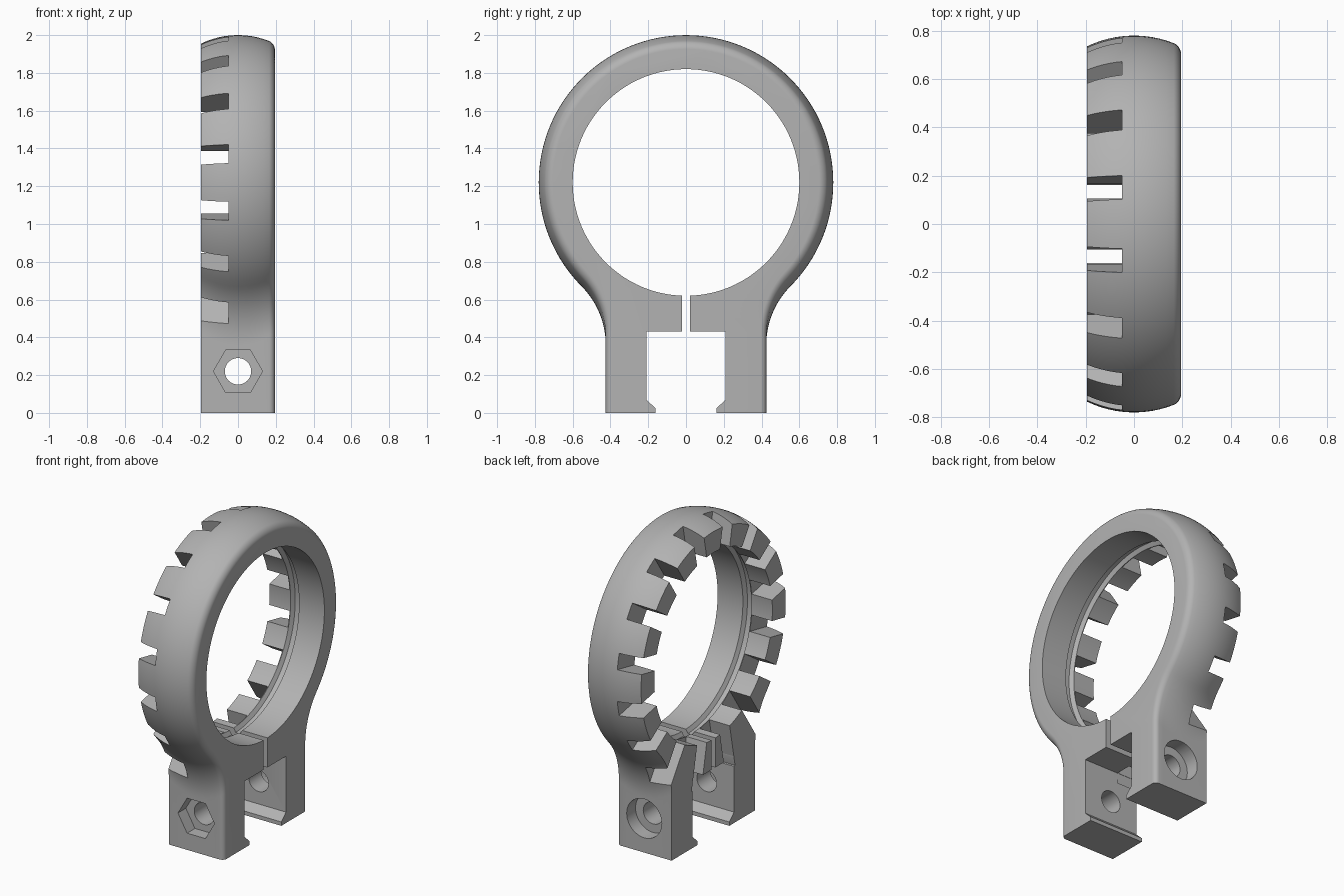
import bpy, bmesh
from math import sin, cos, pi, sqrt, atan2, radians
from mathutils import Matrix, Vector

old = bpy.data.objects.get("Cube")
if old:
    bpy.data.objects.remove(old)

HALF = 0.195      # half width along x
CZ = 1.22         # height of ring centre

grey = bpy.data.materials.new("light grey")
grey.use_nodes = True
grey.diffuse_color = (0.45, 0.45, 0.45, 1)
grey.node_tree.nodes["Principled BSDF"].inputs["Base Color"].default_value = (0.45, 0.45, 0.45, 1)


def finish(name, bm):
    bmesh.ops.recalc_face_normals(bm, faces=bm.faces)
    mesh = bpy.data.meshes.new(name)
    bm.to_mesh(mesh)
    bm.free()
    obj = bpy.data.objects.new(name, mesh)
    mesh.materials.append(grey)
    bpy.context.collection.objects.link(obj)
    return obj


def loft(name, sections, cyclic=False):
    """Skin equal-length closed loops of points."""
    bm = bmesh.new()
    loops = [[bm.verts.new(p) for p in s] for s in sections]
    pairs = list(zip(loops, loops[1:]))
    if cyclic:
        pairs.append((loops[-1], loops[0]))
    else:
        bm.faces.new(loops[0])
        bm.faces.new(loops[-1])
    for a, b in pairs:
        for i in range(len(a)):
            j = (i + 1) % len(a)
            bm.faces.new((a[i], a[j], b[j], b[i]))
    return finish(name, bm)


def prism(name, pts):
    """Extrude a (y, z) outline through the full width."""
    return loft(name, [[(x, y, z) for y, z in pts] for x in (-0.4, 0.4)])


def cylinder(name, radius, y0, y1, sides, turn=0):
    ring = [turn + 2 * pi * i / sides for i in range(sides)]
    return loft(name, [[(radius * cos(a), y, 0.22 + radius * sin(a)) for a in ring] for y in (y0, y1)])


def outline(x, inset):
    """Ring outline flowing through concave necks into the clamp legs."""
    big = 0.78 - (0.45 - sqrt(0.45 ** 2 - x * x)) - inset
    w, r = 0.425 - inset, 0.44 + inset
    cy = w + r
    cz = CZ - sqrt((big + r) ** 2 - cy * cy)
    top = atan2(CZ - cz, cy)            # direction of the tangent point
    side = [(w, 0)]
    for i in range(15):
        a = top * i / 14
        side.append((cy - r * cos(a), cz + r * sin(a)))
    for i in range(1, 49):
        a = -top + (pi / 2 + top) * i / 48
        side.append((big * cos(a), CZ + big * sin(a)))
    side += [(-y, z) for y, z in reversed(side[:-1])]
    return [(x, y, z) for y, z in side]


# Body with crowned rim and one rounded edge
FIL = 0.03
stations = [(-HALF + (2 * HALF - FIL) * i / 12, 0) for i in range(13)]
stations += [(HALF - FIL + FIL * sin(a), FIL * (1 - cos(a)))
             for a in (radians(15 * k) for k in range(1, 7))]
body = loft("clamp_ring", [outline(x, e) for x, e in stations])

# Bore with a shallow inner groove
bore_profile = [(-0.4, 0.6), (-0.045, 0.6), (-0.03, 0.625), (0.0, 0.625),
                (0.015, 0.6), (0.4, 0.6)]
N = 112
bore = loft("bore_cutter", [[(x, r * cos(2 * pi * i / N), CZ + r * sin(2 * pi * i / N))
                             for i in range(N)] for x, r in bore_profile])

# Split and stepped opening between the legs
half = [(0.02, 0.8), (0.02, 0.43), (0.21, 0.43), (0.21, 0.07), (0.162, 0.025), (0.162, -0.1)]
opening = prism("opening_cutter", half + [(-y, z) for y, z in reversed(half)])

# Radial notches around one rim
bm = bmesh.new()
for k in range(16):
    box = bmesh.ops.create_cube(bm, size=1)["verts"]
    m = (Matrix.Translation((0, 0, CZ)) @ Matrix.Rotation((k + 0.5) * pi / 8, 4, "X")
         @ Matrix.Translation((-0.2, 0, 0.695)) @ Matrix.Diagonal((0.3, 0.1, 0.37, 1)))
    bmesh.ops.transform(bm, matrix=m, verts=box)
notches = finish("notch_cutter", bm)

# Bolt hole, nut pocket in front, round head pocket behind
cutters = [bore, opening, notches,
           cylinder("bolt_hole_cutter", 0.07, -0.6, 0.6, 40),
           cylinder("nut_pocket_cutter", 0.13, -0.6, -0.345, 6),
           cylinder("head_pocket_cutter", 0.125, 0.335, 0.6, 48)]

bpy.ops.object.select_all(action="DESELECT")
bpy.context.view_layer.objects.active = body
body.select_set(True)
for c in cutters:
    mod = body.modifiers.new(c.name, "BOOLEAN")
    mod.operation = "DIFFERENCE"
    mod.solver = "EXACT"
    mod.object = c
    bpy.ops.object.modifier_apply(modifier=mod.name)
for c in cutters:
    bpy.data.objects.remove(c)

bpy.ops.object.shade_smooth_by_angle(angle=radians(25))
